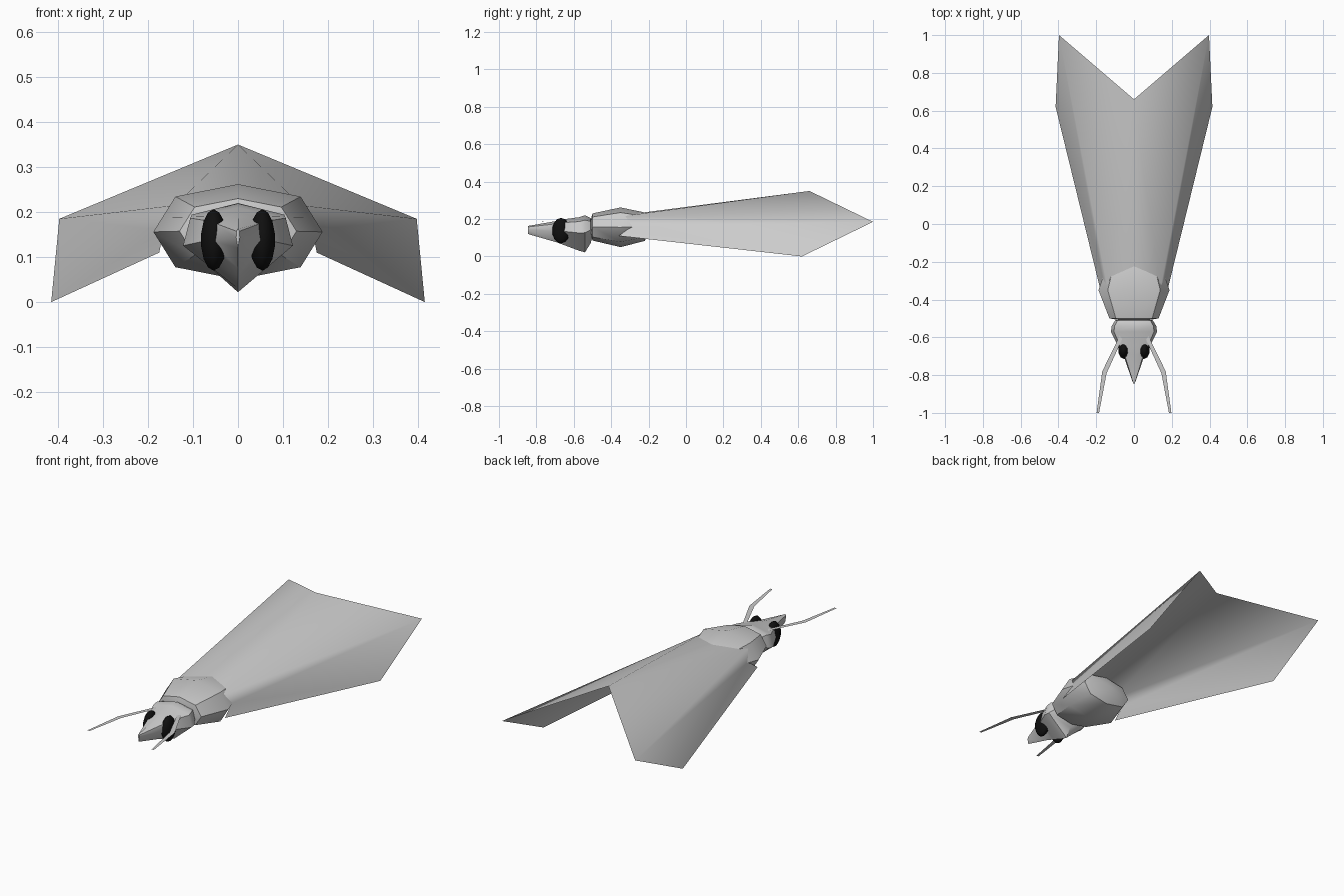
import bpy
from math import radians

if "Cube" in bpy.data.objects:
    bpy.data.objects.remove(bpy.data.objects["Cube"])


def make(name, verts, faces, angle=45):
    mesh = bpy.data.meshes.new(name)
    mesh.from_pydata(verts, [], faces)
    mesh.update()
    ob = bpy.data.objects.new(name, mesh)
    bpy.context.collection.objects.link(ob)
    bpy.ops.object.select_all(action='DESELECT')
    ob.select_set(True)
    bpy.context.view_layer.objects.active = ob
    bpy.ops.object.shade_smooth_by_angle(angle=radians(angle))
    return ob


def mirror(ob):
    ob.modifiers.new("mirror", 'MIRROR').use_clip = True


def loft(name, section, rings, front, back):
    """Rings are (y, half width, bottom z, top z); section is in -1..1."""
    n = len(section)
    verts, faces = [], []
    for y, w, lo, hi in rings:
        c, h = (lo + hi) / 2, (hi - lo) / 2
        verts += [(w * x, y, c + h * z) for x, z in section]
    for r in range(len(rings) - 1):
        for i in range(n):
            j = (i + 1) % n
            faces.append((r * n + i, r * n + j, (r + 1) * n + j, (r + 1) * n + i))
    # poles closing both ends
    verts += [front, back]
    a, b, last = len(verts) - 2, len(verts) - 1, (len(rings) - 1) * n
    for i in range(n):
        j = (i + 1) % n
        faces.append((a, j, i))
        faces.append((b, last + i, last + j))
    return make(name, verts, faces)


def both_sides(half):
    return half + [(-x, z) for x, z in reversed(half) if x > 0]


# thorax: eight-sided rounded barrel
loft("thorax",
     both_sides([(0, 1), (.74, .74), (1, 0), (.74, -.74), (0, -1)]),
     [(-.50, .13, .085, .23), (-.35, .188, .05, .262), (-.22, .145, .083, .235)],
     (0, -.52, .155), (0, -.18, .16))

# head: six-sided, deep chin, tapering to a beak
loft("head",
     both_sides([(0, 1), (.87, .74), (1, .06), (0, -1)]),
     [(-.845, .004, .12, .163), (-.69, .058, .075, .19), (-.645, .085, .058, .2),
      (-.57, .122, .03, .21), (-.54, .118, .022, .22), (-.51, .10, .07, .205)],
     (0, -.846, .14), (0, -.49, .14))

# roof-like folded wings: open sheet with creases
wing = make("wings",
            [(0, .66, .35), (0, -.33, .222), (.14, -.34, .215), (.397, 1.0, .185),
             (.415, .62, 0), (.175, -.36, .11), (.165, -.29, .16)],
            [(0, 1, 2), (0, 2, 3), (2, 6, 3), (6, 4, 3), (6, 5, 4)], 60)
mirror(wing)

# antennae: flat bent ribbons
feeler = make("antennae",
              [(.058, -.60, .19), (.075, -.59, .19), (.145, -.79, .188),
               (.168, -.78, .188), (.185, -1.0, .188), (.198, -1.0, .188)],
              [(0, 2, 3, 1), (2, 4, 5, 3)])
mirror(feeler)

# eyes: dark ovals set into the head
black = bpy.data.materials.new("black")
black.diffuse_color = (.005, .005, .005, 1)
black.use_nodes = True
black.node_tree.nodes["Principled BSDF"].inputs["Base Color"].default_value = black.diffuse_color
for side, name in ((-1, "left_eye"), (1, "right_eye")):
    bpy.ops.mesh.primitive_uv_sphere_add(segments=10, ring_count=7,
                                         location=(side * .054, -.668, .138))
    eye = bpy.context.object
    eye.name = name
    eye.scale = (.03, .048, .068)
    eye.data.materials.append(black)
    bpy.ops.object.shade_smooth_by_angle(angle=radians(45))
